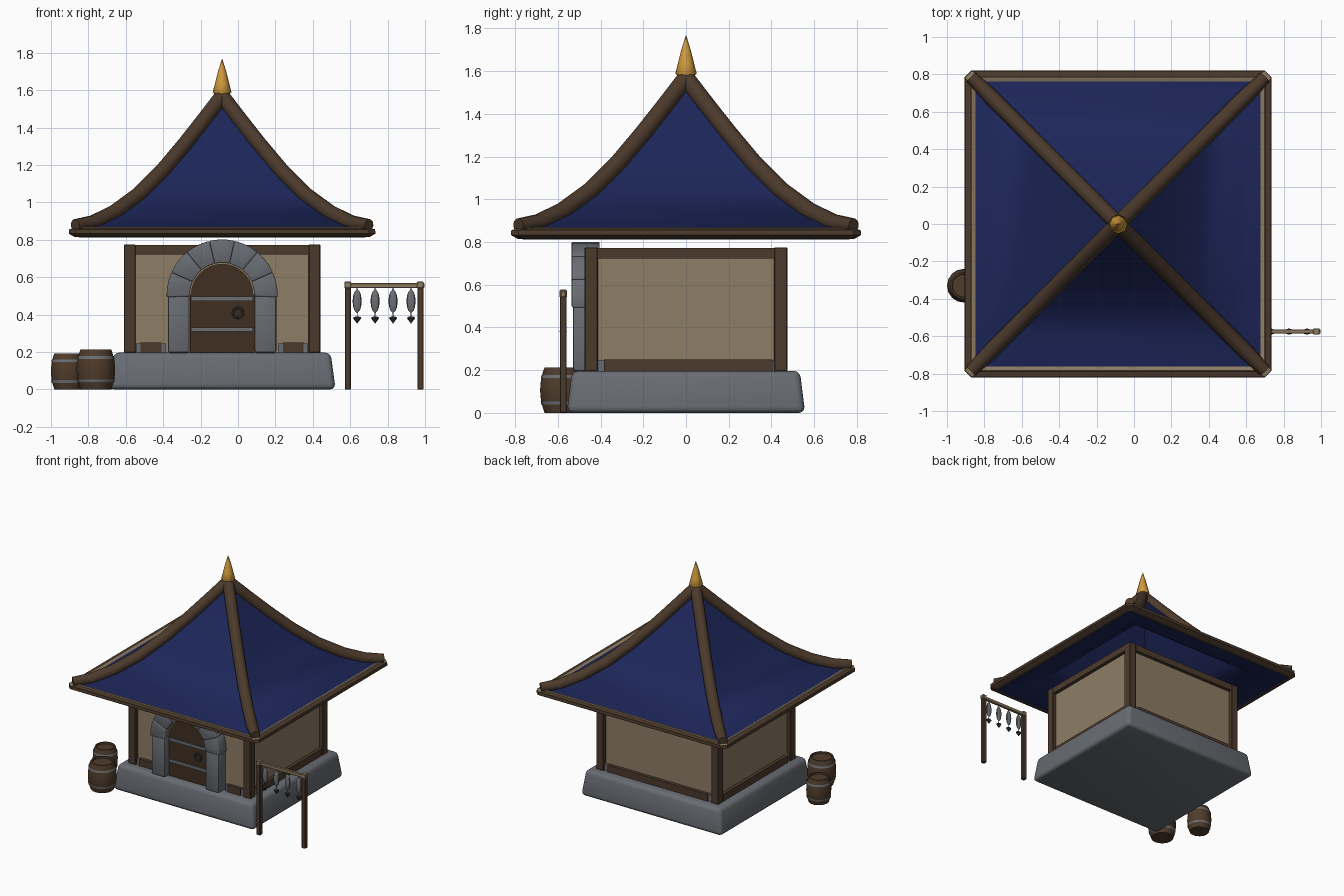
import bpy, bmesh, math
from mathutils import Vector

if "Cube" in bpy.data.objects:
    bpy.data.objects.remove(bpy.data.objects["Cube"])

CX = -0.085  # house centre in x


def material(name, rgb):
    m = bpy.data.materials.new(name)
    m.diffuse_color = (*rgb, 1)
    m.use_nodes = True
    m.node_tree.nodes["Principled BSDF"].inputs["Base Color"].default_value = m.diffuse_color
    return m


BLUE = material("blue roof cloth", (0.012, 0.019, 0.10))
BROWN = material("brown timber", (0.072, 0.042, 0.025))
DOOR = material("dark door wood", (0.050, 0.028, 0.015))
BARREL = material("barrel wood", (0.080, 0.045, 0.024))
PLASTER = material("tan plaster", (0.27, 0.205, 0.13))
PALE = material("pale worn wood", (0.27, 0.20, 0.12))
STONE = material("grey stone", (0.14, 0.15, 0.17))
IRON = material("grey iron", (0.15, 0.16, 0.175))
BLACK = material("dark iron", (0.04, 0.037, 0.036))
GOLD = material("gold", (0.62, 0.32, 0.045))


def build(name, verts, faces, mats, bevel=0, segments=2, angle=35):
    """Mesh object with outward normals, optional bevel, sharp-edge smoothing."""
    bm = bmesh.new()
    vs = [bm.verts.new(v) for v in verts]
    for f in faces:
        bm.faces.new([vs[i] for i in f])
    bmesh.ops.recalc_face_normals(bm, faces=bm.faces)
    if bevel:
        bmesh.ops.bevel(bm, geom=bm.edges[:], offset=bevel, segments=segments,
                        profile=0.5, affect='EDGES', clamp_overlap=True)
    me = bpy.data.meshes.new(name)
    bm.to_mesh(me)
    bm.free()
    for m in mats if isinstance(mats, list) else [mats]:
        me.materials.append(m)
    me.shade_smooth()
    me.set_sharp_from_angle(angle=math.radians(angle))
    ob = bpy.data.objects.new(name, me)
    bpy.context.collection.objects.link(ob)
    return ob


def loft(name, rings, mats, caps=True, closed=False, **kw):
    """Skin a list of equal-length point rings."""
    n = len(rings[0])
    verts = [p for r in rings for p in r]
    k = len(rings)
    faces = []
    for i in range(k if closed else k - 1):
        a, b = i * n, (i + 1) % k * n
        faces += [(a + j, a + (j + 1) % n, b + (j + 1) % n, b + j) for j in range(n)]
    if caps and not closed:
        faces += [tuple(range(n)), tuple((k - 1) * n + j for j in range(n))]
    return build(name, verts, faces, mats, **kw)


def prism(name, pts, y0, y1, mat, **kw):
    """Extrude an x/z outline along y."""
    return loft(name, [[(x, y, z) for x, z in pts] for y in (y0, y1)], mat, **kw)


def box(name, x0, x1, y0, y1, z0, z1, mat, **kw):
    return prism(name, [(x0, z0), (x1, z0), (x1, z1), (x0, z1)], y0, y1, mat, **kw)


def turned(name, profile, x, y, mat, n=16, sy=1.0, **kw):
    """Revolve (radius, z) points around a vertical axis."""
    rings = [[(x + r * math.cos(2 * math.pi * i / n),
               y + sy * r * math.sin(2 * math.pi * i / n), z) for i in range(n)]
             for r, z in profile]
    return loft(name, rings, mat, **kw)


def square(hx, hy, z):
    return [(CX + sx * hx, sy * hy, z) for sx, sy in ((-1, -1), (1, -1), (1, 1), (-1, 1))]


def arc(r, a0, a1, n, cz=0.505):
    return [(CX + r * math.cos(a0 + (a1 - a0) * i / n),
             cz + r * math.sin(a0 + (a1 - a0) * i / n)) for i in range(n + 1)]


# Stone base with sloping sides
loft("stone_base", [square(0.607, 0.558, 0), square(0.58, 0.533, 0.197)], STONE,
     bevel=0.03, segments=3)

# Plaster walls
HX, HY = 0.525, 0.475
box("plaster_walls", CX - HX + .03, CX + HX - .03, -HY + .03, HY - .03, .19, .765, PLASTER)

# Corner posts
for sx in (-1, 1):
    for sy in (-1, 1):
        x, y = CX + sx * (HX - .031), sy * (HY - .031)
        box("corner_post", x - .031, x + .031, y - .031, y + .031, .195, .775, BROWN, bevel=.004, segments=1)

# Top beams, sills and small stone blocks at the sill ends
for s in (-1, 1):
    y = s * (HY - .03)
    box("top_beam_x", CX - HX + .05, CX + HX - .05, y - .027, y + .027, .722, .773, BROWN)
    x = CX + s * (HX - .03)
    box("top_beam_y", x - .027, x + .027, -HY + .05, HY - .05, .722, .773, BROWN)
    box("side_sill", x - .026, x + .026, -.385, .405, .195, .25, BROWN)
    for e in (-.40, .405):
        box("sill_block", x - .018, x + .018, e - .018, e + .018, .195, .248, STONE)
    # short front sills either side of the door
    fx = CX + s * .38
    box("front_sill", fx - .055, fx + .055, -HY + .004, -HY + .05, .197, .25, BROWN)
    box("front_sill_block", fx - .08, fx + .08, -HY + .012, -HY + .05, .197, .245, STONE)
box("back_sill", CX - .43, CX + .43, HY - .05, HY - .004, .195, .25, BROWN)
for s in (-1, 1):
    x = CX + s * .445
    box("back_sill_block", x - .02, x + .02, HY - .05, HY - .012, .195, .248, STONE)

# Door with rounded top, pale trim and straps
prism("door", [(CX + .172, .195), *arc(.172, 0, math.pi, 16), (CX - .172, .195)], -.482, -.44, DOOR)
prism("door_trim", arc(.18, 0, math.pi, 16) + arc(.164, math.pi, 0, 16), -.492, -.45, PALE)
for z in (.32, .485):
    box("door_strap", CX - .165, CX + .165, -.492, -.475, z - .011, z + .011, IRON)
RX, RZ = 0.0, .41
ring = []
for i in range(16):
    a = 2 * math.pi * i / 16
    ring.append([(RX + (.026 + .007 * math.cos(b)) * math.cos(a), -.49 + .007 * math.sin(b),
                  RZ + (.026 + .007 * math.cos(b)) * math.sin(a))
                 for b in (k * math.pi / 3 for k in range(6))])
loft("door_ring", ring, BLACK, closed=True)

# Stone doorway: two jambs and seven arch stones
for s in (-1, 1):
    a, b = sorted((CX + s * .173, CX + s * .29))
    box("door_jamb", a, b, -.53, -.42, .195, .52, STONE, bevel=.014)
A0, A1, N = -.04, math.pi + .04, 7
for i in range(N):
    a = A0 + (A1 - A0) * i / N
    b = A0 + (A1 - A0) * (i + 1) / N
    prism("arch_stone", arc(.297, a, b, 3) + arc(.172, b, a, 3), -.535, -.405, STONE,
          bevel=.006, segments=2, angle=60)

# Curved solid roof: four sagging slopes, a lower rim and an inner skin
SLOPE = [(.004, 1.555), (.1, 1.43), (.2, 1.303), (.32, 1.160), (.45, 1.030),
         (.58, .935), (.69, .882), (.775, .856)]
INNER = [(.765, .811), (.735, .811), (.66, .83), (.56, .875), (.44, .963), (.31, 1.095),
         (.2, 1.225), (.1, 1.345), (.004, 1.45)]
loft("roof_slopes", [square(o, o, z) for o, z in SLOPE + INNER], BLUE, angle=40)

# Round hip beams following the slope, with slightly raised ends
path = [(o, z + .008) for o, z in SLOPE[:-1]] + [(.785, .877)]
for sx in (-1, 1):
    for sy in (-1, 1):
        pts = [Vector((CX + sx * o, sy * o, z)) for o, z in path]
        side = Vector((sx, -sy, 0)).normalized()
        rings = []
        for i, p in enumerate(pts):
            t = (pts[min(i + 1, len(pts) - 1)] - pts[max(i - 1, 0)]).normalized()
            up = side.cross(t)
            r = .042 if i < len(pts) - 1 else .034
            rings.append([p + r * (math.cos(k * math.pi / 5) * side + math.sin(k * math.pi / 5) * up)
                          for k in range(10)])
        loft("hip_beam", rings, BROWN, angle=45)

# Eave frame with clipped corners; its inner top faces are pale
SECTION = [(.756, .858), (.784, .869), (.789, .863), (.818, .856), (.82, .833), (.787, .814), (.75, .816)]
rings = []
for sx, sy, flip in ((1, -1, 1), (1, 1, 0), (-1, 1, 1), (-1, -1, 0)):
    for first in (flip, 1 - flip):
        rings.append([(CX + sx * (o - (.035 if first else 0)), sy * (o - (0 if first else .035)), z)
                      for o, z in SECTION])
eave = loft("eave_frame", rings, [BROWN, PALE], closed=True, angle=20)
for p in eave.data.polygons:
    o = max(abs(p.center.x - CX), abs(p.center.y))
    if p.normal.z > .4 and o < .792:
        p.material_index = 1

# Gold spire
turned("roof_spire", [(.034, 1.57), (.05, 1.59), (.037, 1.64), (.022, 1.70), (.001, 1.768)],
       CX, 0, GOLD, n=8, angle=50)

# Barrels with iron hoops
for x, y, r, h in ((-.76, -.58, .103, .213), (-.91, -.33, .09, .193)):
    def bulge(t):
        return r * (1 - .2 * (2 * t - 1) ** 2)
    prof = [(bulge(t / 8), h * t / 8) for t in range(9)]
    prof += [(r * .70, h), (r * .68, h - .012)]
    turned("barrel", prof, x, y, BARREL)
    for t in (.22, .8):
        turned("barrel_hoop", [(bulge(t - .035) + .003, h * (t - .035)),
                               (bulge(t + .035) + .003, h * (t + .035))], x, y, IRON, caps=False)

# Drying rack with four hanging fish
RY = -.575
for x in (.587, .975):
    box("rack_post", x - .016, x + .016, RY - .016, RY + .016, 0, .545, BROWN, bevel=.003, segments=1)
    box("rack_post_cap", x - .018, x + .018, RY - .017, RY + .017, .54, .577, PALE, bevel=.004, segments=1)
box("rack_bar", .572, .998, RY - .011, RY + .011, .543, .568, PALE, bevel=.003, segments=1)
for x in (.637, .733, .829, .925):
    body = [(max(.001, .024 * math.sin(math.pi * t / 8) ** .5), .407 + .13 * t / 8) for t in range(9)]
    turned("fish_body", body, x, RY, IRON, n=10, sy=.5)
    turned("fish_tail", [(.001, .353), (.021, .380), (.019, .387), (.002, .391), (.002, .41)],
           x, RY, BLACK, n=8, sy=.8)
    turned("fish_string", [(.003, .53), (.003, .55)], x, RY, BLACK, n=6)
